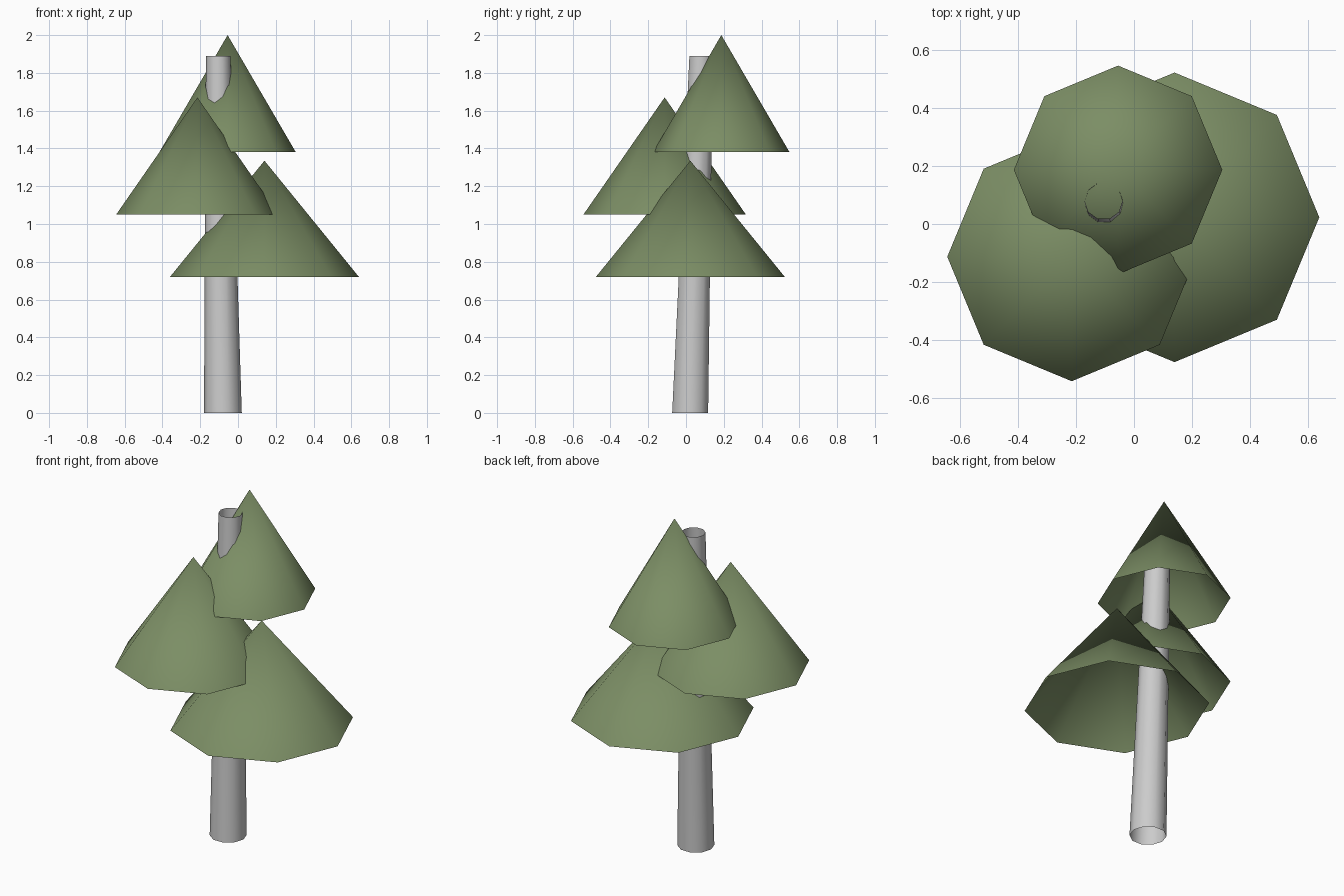
import bpy
from math import cos, sin, tau

if "Cube" in bpy.data.objects:
    bpy.data.objects.remove(bpy.data.objects["Cube"])


def make_part(name, verts, faces, color=None):
    mesh = bpy.data.meshes.new(name)
    mesh.from_pydata(verts, [], faces)
    mesh.polygons.foreach_set("use_smooth", [True] * len(faces))
    if color:
        mesh.materials.append(color)
    obj = bpy.data.objects.new(name, mesh)
    bpy.context.collection.objects.link(obj)
    return obj


def ring(x, y, z, radius, sides):
    return [(x + radius * cos(tau * i / sides), y + radius * sin(tau * i / sides), z)
            for i in range(sides)]


green = bpy.data.materials.new("foliage_green")
green.diffuse_color = (0.2, 0.27, 0.13, 1)
green.use_nodes = True
green.node_tree.nodes["Principled BSDF"].inputs["Base Color"].default_value = green.diffuse_color

# Trunk: leaning, tapered tube, open at both ends
n = 10
make_part("trunk",
          ring(-0.08, 0.022, 0, 0.1, n) + ring(-0.105, 0.08, 1.89, 0.065, n),
          [(i, (i + 1) % n, n + (i + 1) % n, n + i) for i in range(n)])

# Foliage: open eight-sided cones (x, y, base z, tip z, radius)
tiers = {
    "lower_foliage": (0.14, 0.023, 0.72, 1.335, 0.5),
    "middle_foliage": (-0.215, -0.113, 1.05, 1.67, 0.43),
    "upper_foliage": (-0.055, 0.187, 1.382, 2.0, 0.36),
}
for name, (x, y, base, tip, radius) in tiers.items():
    make_part(name, ring(x, y, base, radius, 8) + [(x, y, tip)],
              [(i, (i + 1) % 8, 8) for i in range(8)], green)
